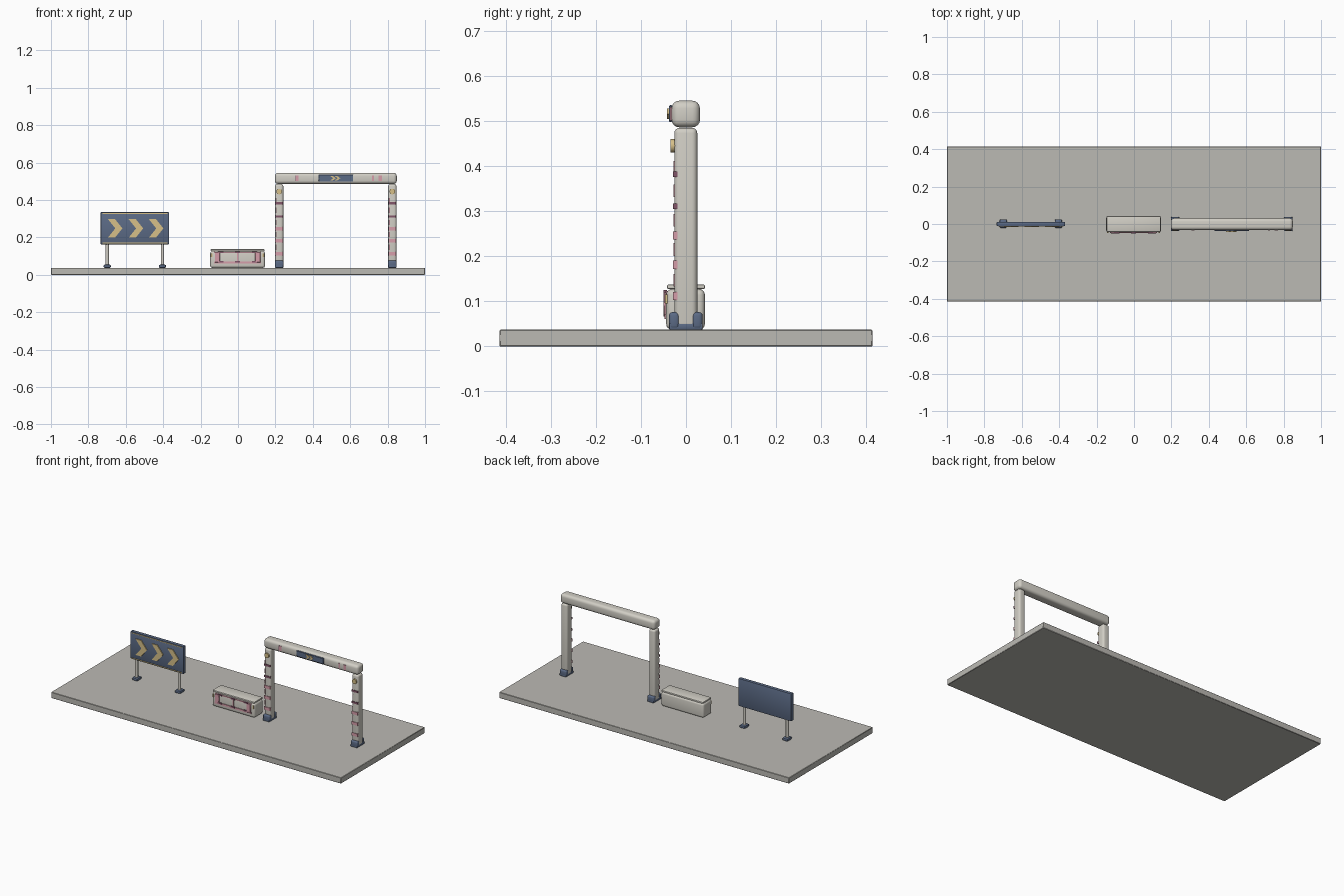
import bpy, bmesh, math
from mathutils import Vector

if "Cube" in bpy.data.objects:
    bpy.data.objects.remove(bpy.data.objects["Cube"])


def mat(name, rgb):
    m = bpy.data.materials.new(name)
    m.diffuse_color = (*rgb, 1)
    m.use_nodes = True
    m.node_tree.nodes["Principled BSDF"].inputs["Base Color"].default_value = m.diffuse_color
    return m


CONCRETE = mat("concrete grey", (0.50, 0.49, 0.455))
WHITE = mat("warm off white", (0.64, 0.62, 0.56))
SLATE = mat("slate blue", (0.105, 0.145, 0.235))
SAND = mat("sand yellow", (0.68, 0.53, 0.25))
PINK = mat("dusty pink", (0.67, 0.34, 0.40))
PLUM = mat("dark plum", (0.22, 0.09, 0.14))


def finish(name, bm, m, smooth):
    bmesh.ops.recalc_face_normals(bm, faces=bm.faces)
    me = bpy.data.meshes.new(name)
    bm.to_mesh(me)
    bm.free()
    me.materials.append(m)
    ob = bpy.data.objects.new(name, me)
    bpy.context.collection.objects.link(ob)
    if smooth:
        bpy.ops.object.select_all(action='DESELECT')
        ob.select_set(True)
        bpy.context.view_layer.objects.active = ob
        bpy.ops.object.shade_smooth_by_angle(angle=math.radians(40))
    return ob


def box(name, x, y, z, m, bevel=0, seg=3):
    """Box from (low, high) ranges, with rounded edges if wanted."""
    bm = bmesh.new()
    bmesh.ops.create_cube(bm, size=1)
    for v in bm.verts:
        v.co = Vector([(r[0] + r[1]) / 2 + c * (r[1] - r[0])
                       for r, c in zip((x, y, z), v.co)])
    if bevel:
        bmesh.ops.bevel(bm, geom=bm.edges[:], offset=bevel, segments=seg,
                        profile=0.5, affect='EDGES')
    return finish(name, bm, m, bevel > 0)


def plate(name, pts, y, depth, m):
    """Flat outline in x and z, extruded back from y."""
    bm = bmesh.new()
    f = bm.faces.new([bm.verts.new((px, y, pz)) for px, pz in pts])
    r = bmesh.ops.extrude_face_region(bm, geom=[f])
    for v in r['geom']:
        if isinstance(v, bmesh.types.BMVert):
            v.co.y += depth
    return finish(name, bm, m, False)


def chevron(name, x, z, w, h, t, y, m):
    """Right pointing chevron, t is the width of its arms along x."""
    a, b, k = x - w / 2, x + w / 2, h / 2
    plate(name, [(a, z + k), (a + t, z + k), (b, z), (a + t, z - k),
                 (a, z - k), (b - t, z)], y, 0.007, m)


def rod(name, x, z0, z1, r, m):
    bm = bmesh.new()
    bmesh.ops.create_cone(bm, cap_ends=True, segments=16, radius1=r, radius2=r,
                          depth=z1 - z0)
    bmesh.ops.translate(bm, verts=bm.verts, vec=(x, 0, (z0 + z1) / 2))
    return finish(name, bm, m, True)


# Ground slab
box("ground_slab", (-1, 1), (-0.414, 0.414), (0, 0.037), CONCRETE, 0.002, 1)

# Direction board with posts, feet and chevrons
box("sign_board", (-0.734, -0.369), (-0.011, 0.011), (0.163, 0.335), SLATE, 0.003, 2)
for px in (-0.699, -0.404):
    rod("sign_post", px, 0.04, 0.17, 0.009, WHITE)
    box("sign_foot", (px - 0.019, px + 0.019), (-0.021, 0.025), (0.037, 0.054),
        SLATE, 0.006, 2)
for cx in (-0.657, -0.546, -0.438):
    chevron("sign_chevron", cx, 0.248, 0.078, 0.1, 0.038, -0.016, SAND)
for cz in (0.327, 0.170):
    box("sign_trim", (-0.725, -0.378), (-0.014, -0.01), (cz - 0.002, cz + 0.002), SAND)

# Low barrier with a lid and coloured front trim
box("barrier_body", (-0.149, 0.145), (-0.044, 0.042), (0.037, 0.127), WHITE, 0.013, 4)
box("barrier_neck", (-0.135, 0.131), (-0.034, 0.034), (0.115, 0.130), WHITE)
box("barrier_lid", (-0.146, 0.142), (-0.042, 0.042), (0.127, 0.137), WHITE, 0.003, 2)
box("barrier_lower_stripe", (-0.128, 0.124), (-0.048, -0.04), (0.061, 0.072), PINK)
box("barrier_upper_stripe", (-0.128, 0.124), (-0.046, -0.04), (0.117, 0.123), PINK)
for s in (-1, 1):
    cx = -0.002 + s * 0.108
    box("barrier_pink_panel", (cx - 0.014, cx + 0.014), (-0.050, -0.042),
        (0.066, 0.121), PINK, 0.002, 1)
    cx = -0.002 + s * 0.138
    box("barrier_sand_mark", (cx - 0.004, cx + 0.004), (-0.047, -0.04),
        (0.095, 0.115), SAND)
for cx in (-0.092, -0.002, 0.088):
    for cz in (0.070, 0.121):
        box("barrier_clip", (cx - 0.014, cx + 0.014), (-0.050, -0.042),
            (cz - 0.004, cz + 0.004), PLUM)
box("barrier_centre_rib", (-0.006, 0.002), (-0.047, -0.042), (0.07, 0.12), PINK)

# Gantry legs with clamped feet, bands and lamps
for lx in (0.220, 0.825):
    box("gantry_leg", (lx - 0.022, lx + 0.022), (-0.026, 0.025), (0.04, 0.485),
        WHITE, 0.012, 4)
    box("leg_foot_base", (lx - 0.022, lx + 0.022), (-0.038, 0.037), (0.037, 0.052),
        SLATE, 0.003, 2)
    for y in ((-0.038, -0.014), (0.013, 0.037)):
        box("leg_foot_clamp", (lx - 0.0235, lx + 0.0235), y, (0.038, 0.076),
            SLATE, 0.008, 3)
    for cz, m in ((0.112, PINK), (0.181, PINK), (0.246, PINK), (0.311, PLUM),
                  (0.382, PLUM)):
        box("leg_band", (lx - 0.021, lx + 0.021), (-0.029, -0.018),
            (cz - 0.009, cz + 0.009) if m == PINK else (cz - 0.006, cz + 0.006), m)
    for cz in (0.147, 0.215, 0.280, 0.345, 0.397):
        box("leg_side_mark", (lx - 0.017, lx - 0.013), (-0.0275, -0.02),
            (cz - 0.014, cz + 0.014), PINK)
    # Round lamp near the top of each leg
    bm = bmesh.new()
    bmesh.ops.create_cone(bm, cap_ends=True, segments=20, radius1=0.015,
                          radius2=0.015, depth=0.01)
    for v in bm.verts:
        v.co = Vector((lx + v.co.x, -0.029 + v.co.z, 0.445 + v.co.y))
    finish("leg_lamp", bm, SAND, True)

# Gantry crossbeam with centre display and stripes
box("gantry_beam", (0.197, 0.849), (-0.032, 0.031), (0.486, 0.545), WHITE, 0.017, 4)
box("beam_display", (0.430, 0.616), (-0.038, -0.030), (0.498, 0.535), SLATE, 0.002, 1)
for cx in (0.508, 0.532):
    chevron("display_chevron", cx, 0.516, 0.030, 0.024, 0.014, -0.042, SAND)
for cx, w, m in ((0.316, 0.014, PINK), (0.722, 0.010, PINK), (0.760, 0.018, PINK),
                 (0.306, 0.004, PLUM)):
    box("beam_stripe", (cx - w / 2, cx + w / 2), (-0.035, -0.028), (0.501, 0.531), m)
